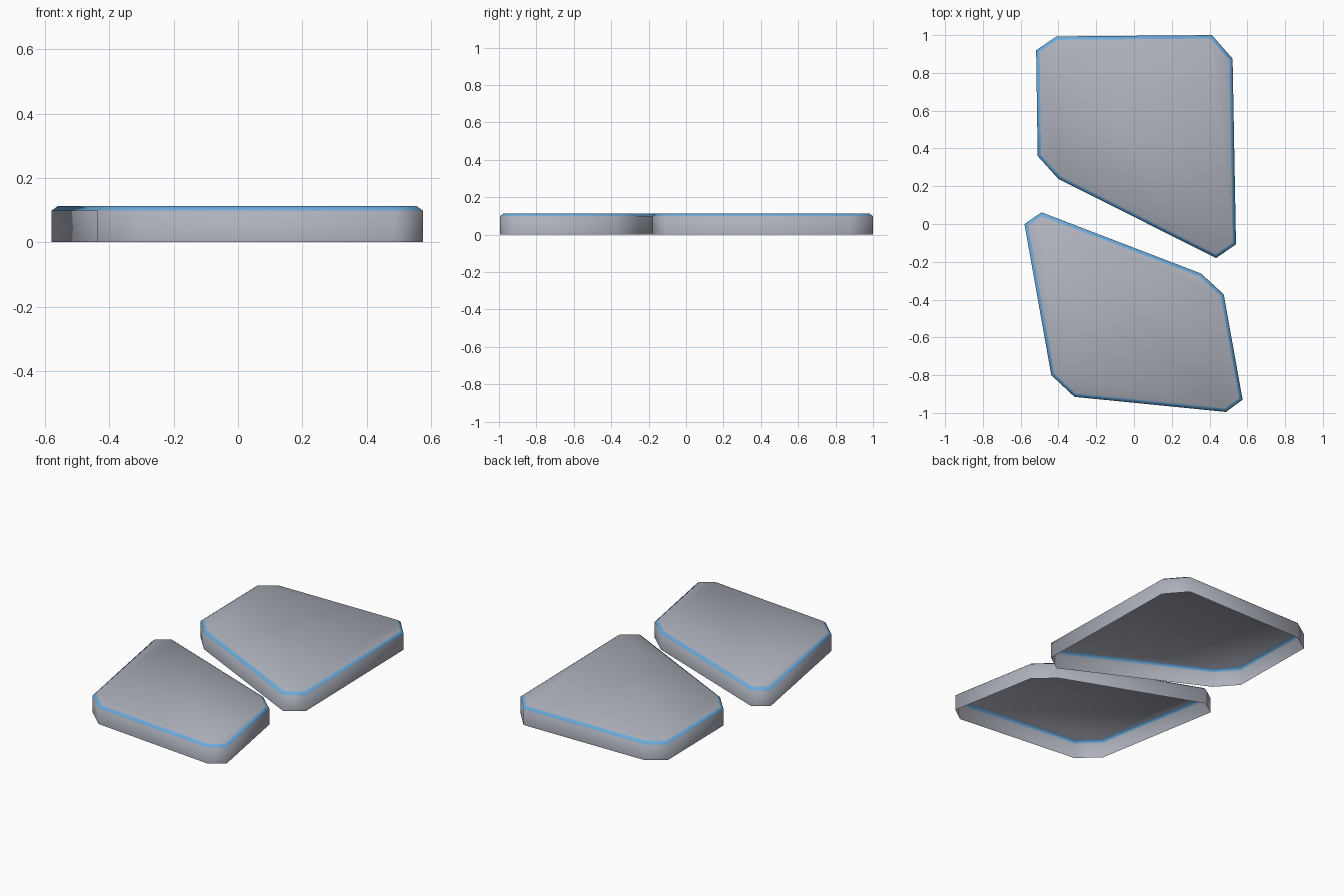
import bpy, bmesh
from mathutils import Vector

if "Cube" in bpy.data.objects:
    bpy.data.objects.remove(bpy.data.objects["Cube"])


def material(name, rgb):
    m = bpy.data.materials.new(name)
    m.diffuse_color = (*rgb, 1)
    m.use_nodes = True
    m.node_tree.nodes["Principled BSDF"].inputs["Base Color"].default_value = m.diffuse_color
    return m


STONE = material("grey stone", (0.42, 0.44, 0.50))
EDGE = material("blue edge", (0.15, 0.40, 0.70))
RINGS = [(0, 0), (0, 0.098), (0.018, 0.112)]  # (inset, height)


def inset(pts, d):
    """Move each side of a counter-clockwise outline inward by d."""
    out = []
    for i, p in enumerate(pts):
        a = (p - pts[i - 1]).normalized()
        b = (pts[(i + 1) % len(pts)] - p).normalized()
        na, nb = Vector((-a.y, a.x)), Vector((-b.y, b.x))
        out.append(p + (na + nb) * d / (1 + na.dot(nb)))
    return out


def slab(name, outline):
    pts = [Vector(p) for p in outline]
    bm = bmesh.new()
    rings = [[bm.verts.new((p.x, p.y, z)) for p in inset(pts, d)] for d, z in RINGS]
    n = len(pts)
    # walls, then the coloured chamfer; the underside stays open
    for k in range(2):
        for i in range(n):
            j = (i + 1) % n
            f = bm.faces.new((rings[k][i], rings[k][j], rings[k + 1][j], rings[k + 1][i]))
            f.material_index = k
    bm.faces.new(rings[2])
    for f in bm.faces:
        f.smooth = True
    me = bpy.data.meshes.new(name)
    bm.to_mesh(me)
    bm.free()
    me.materials.append(STONE)
    me.materials.append(EDGE)
    bpy.context.collection.objects.link(bpy.data.objects.new(name, me))


# the two paving stones, outlines counter-clockwise from above
slab("back_paving_stone", [(-0.51, 0.36), (-0.40, 0.238), (0.435, -0.18), (0.54, -0.108),
                           (0.522, 0.875), (0.413, 1.0), (-0.41, 0.993), (-0.518, 0.92)])
slab("front_paving_stone", [(-0.58, 0.0), (-0.438, -0.80), (-0.315, -0.915), (0.487, -0.995),
                            (0.575, -0.93), (0.475, -0.372), (0.355, -0.262), (-0.49, 0.062)])
